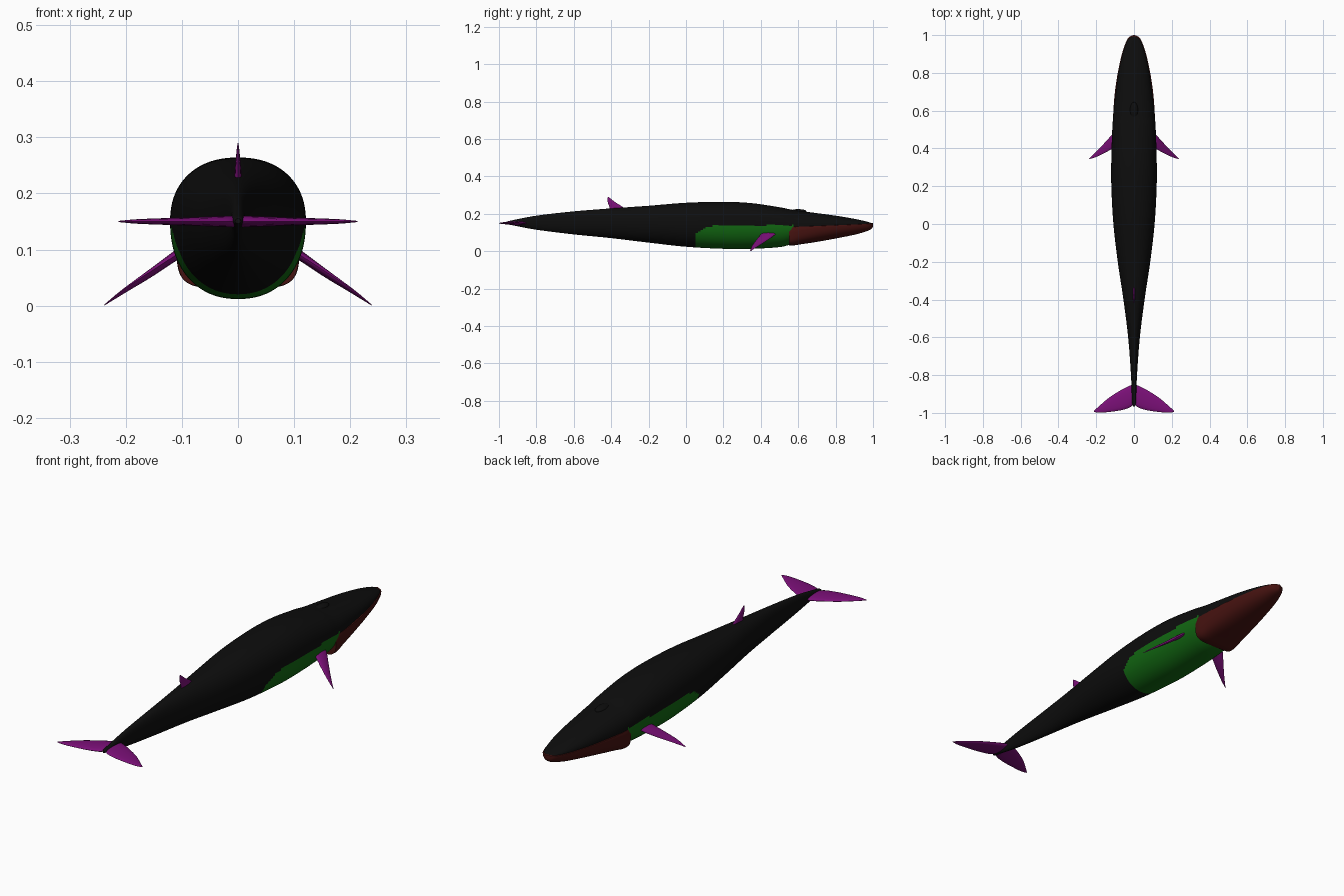
import bpy, bmesh, math
from mathutils import Vector

cube = bpy.data.objects.get("Cube")
if cube:
    bpy.data.objects.remove(cube)


def material(name, rgb):
    m = bpy.data.materials.new(name)
    m.use_nodes = True
    m.diffuse_color = (*rgb, 1)
    m.node_tree.nodes["Principled BSDF"].inputs["Base Color"].default_value = (*rgb, 1)
    return m


black = material("black skin", (0.004, 0.004, 0.004))
green = material("green belly", (0.006, 0.14, 0.006))
red = material("dark red jaw", (0.06, 0.006, 0.005))
purple = material("purple fins", (0.2, 0.005, 0.19))


def spline(stations, steps):
    """Catmull-Rom samples through rows of numbers."""
    rows = [Vector(s) for s in stations]
    rows = [rows[0] * 2 - rows[1]] + rows + [rows[-1] * 2 - rows[-2]]
    out = []
    for a, b, c, d in zip(rows, rows[1:], rows[2:], rows[3:]):
        for k in range(steps):
            t = k / steps
            out.append((b * 2 + (c - a) * t + (a * 2 - b * 5 + c * 4 - d) * t ** 2
                        + (b * 3 - a - c * 3 + d) * t ** 3) / 2)
    return out + [rows[-2]]


def loft(name, rings, mats, rule=None):
    """Skin closed rings of points, cap the ends and colour faces by rule."""
    bm = bmesh.new()
    loops = [[bm.verts.new(p) for p in ring] for ring in rings]
    n = len(loops[0])
    for a, b in zip(loops, loops[1:]):
        for i in range(n):
            j = (i + 1) % n
            bm.faces.new((a[i], a[j], b[j], b[i]))
    bm.faces.new(loops[0])
    bm.faces.new(loops[-1])
    bmesh.ops.recalc_face_normals(bm, faces=bm.faces)
    if rule:
        for f in bm.faces:
            f.material_index = rule(f.calc_center_median())
    mesh = bpy.data.meshes.new(name)
    bm.to_mesh(mesh)
    bm.free()
    for m in mats:
        mesh.materials.append(m)
    ob = bpy.data.objects.new(name, mesh)
    bpy.context.collection.objects.link(ob)
    bpy.ops.object.select_all(action='DESELECT')
    ob.select_set(True)
    bpy.context.view_layer.objects.active = ob
    bpy.ops.object.shade_smooth_by_angle(angle=math.radians(40))
    return ob


def section(y, w, bottom, middle, top, power, n=96):
    """Rounded cross-section, widest at the middle height."""
    pts = []
    for i in range(n):
        a = math.tau * i / n
        c, s = math.cos(a), math.sin(a)
        e = 2 / (2.25 if s > 0 else power)
        h = top - middle if s > 0 else middle - bottom
        pts.append((math.copysign(abs(c) ** e, c) * w, y,
                    middle + math.copysign(abs(s) ** e, s) * h))
    return pts


# Body: y, half width, bottom, widest height, top, lower roundness
body = [(-.965, .005, .146, .15, .155, 2), (-.94, .011, .141, .151, .163, 2),
        (-.8, .016, .115, .152, .19, 2), (-.6, .031, .09, .15, .213, 2),
        (-.4, .056, .07, .15, .229, 2), (-.2, .086, .046, .15, .243, 2),
        (0, .109, .024, .15, .259, 2.1), (.2, .12, .013, .15, .264, 2.2),
        (.35, .12, .013, .148, .257, 2.2), (.5, .115, .022, .14, .235, 2.2),
        (.57, .11, .04, .135, .221, 2.2), (.65, .102, .06, .135, .21, 2.2),
        (.8, .082, .085, .139, .19, 2.2), (.9, .06, .107, .143, .173, 2.2),
        (.96, .04, .125, .145, .16, 2.2), (.985, .024, .135, .146, .153, 2.2),
        (.995, .004, .143, .146, .149, 2.2)]


def belly_patch(p):
    """Green below a flat line that rounds down at the rear."""
    if not .045 < p.y < .575:
        return 0
    back = max(0, (.2 - p.y) / .155)
    return int(p.z < .07 + .069 * math.sqrt(max(0, 1 - back * back)))


loft("body", [section(*r) for r in spline(body, 16)], [black, green], belly_patch)

# Lower jaw: boxy at the hinge, rounder toward the chin
jaw = [(.55, .108, .032, .125, .128, 5), (.575, .11, .031, .13, .133, 4.6),
       (.62, .108, .038, .131, .134, 3.6), (.7, .101, .05, .134, .137, 2.8),
       (.8, .086, .068, .138, .141, 2.4), (.9, .064, .088, .142, .145, 2.2),
       (.96, .044, .105, .145, .148, 2.2), (.988, .028, .117, .147, .15, 2.2),
       (1, .005, .13, .147, .15, 2.2)]
loft("lower_jaw", [section(*r) for r in spline(jaw, 8)], [red])

# Blowhole ridge
bpy.ops.mesh.primitive_uv_sphere_add(segments=24, ring_count=12, location=(0, .6, .212))
ridge = bpy.context.object
ridge.name = "blowhole_ridge"
ridge.scale = (.022, .045, .013)
ridge.data.materials.append(black)
bpy.ops.object.shade_smooth_by_angle()


def fin(name, stations, thick_dir, side=1):
    """Lens-shaped blade: leading point, trailing point, half thickness."""
    rings = []
    up = Vector(thick_dir).normalized()
    for r in spline(stations, 6):
        lead, trail, t = Vector(r[0:3]), Vector(r[3:6]), r[6]
        ring = []
        for i in range(16):
            a = math.tau * i / 16
            p = lead.lerp(trail, .5 - .5 * math.cos(a)) + up * t * math.sin(a)
            ring.append((p.x * side, p.y, p.z))
        rings.append(ring)
    return loft(name, rings, [purple])


fluke = [(0, -.85, .15, 0, -.945, .15, .010), (.025, -.857, .15, .02, -.97, .15, .010),
         (.07, -.88, .15, .07, -.986, .15, .008), (.13, -.918, .15, .13, -.995, .15, .006),
         (.18, -.96, .15, .18, -.999, .15, .004), (.213, -.99, .15, .213, -.995, .15, .001)]
flipper = [(.095, .487, .1, .095, .405, .1, .009), (.12, .468, .082, .12, .395, .084, .008),
           (.16, .425, .052, .16, .374, .058, .006), (.205, .378, .022, .205, .353, .028, .003),
           (.238, .346, .0005, .238, .343, .002, .0005)]
for side, word in ((1, "left"), (-1, "right")):
    fin(word + "_fluke", fluke, (0, 0, 1), side)
    fin(word + "_flipper", flipper, (.57, 0, .82), side)

# Swept-back dorsal fin
dorsal = [(0, -.31, .215, 0, -.405, .215, .007), (0, -.34, .238, 0, -.41, .238, .006),
          (0, -.375, .26, 0, -.418, .26, .004), (0, -.405, .283, 0, -.42, .28, .002),
          (0, -.414, .29, 0, -.418, .289, .0005)]
fin("dorsal_fin", dorsal, (1, 0, 0))
